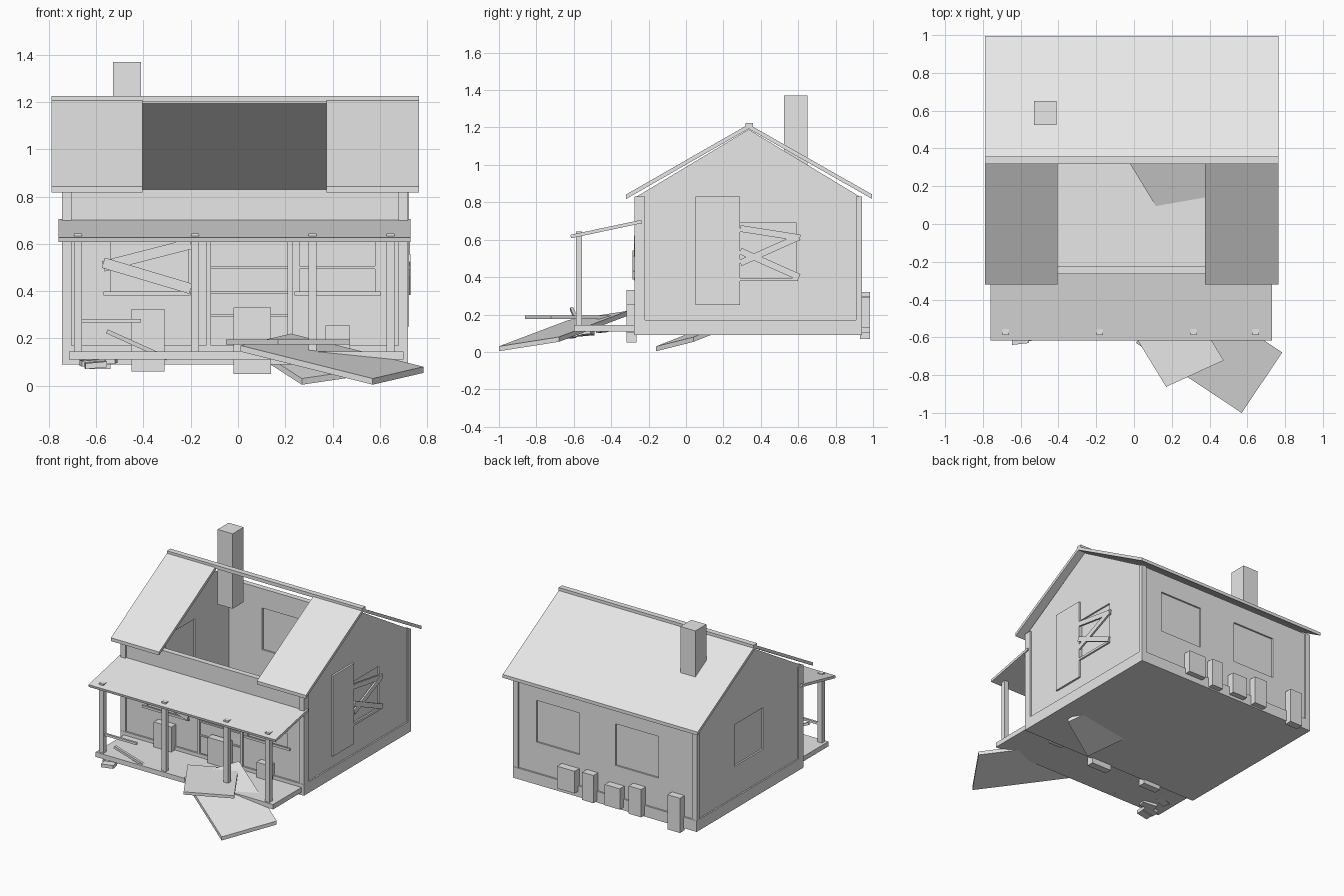
import bpy, bmesh
from mathutils import Vector, Matrix

cube = bpy.data.objects.get("Cube")
if cube:
    bpy.data.objects.remove(cube)

grey = bpy.data.materials.new("plain_grey")
grey.use_nodes = True
grey.diffuse_color = (0.8, 0.8, 0.8, 1)
grey.node_tree.nodes["Principled BSDF"].inputs["Base Color"].default_value = (0.8, 0.8, 0.8, 1)


def finish(name, bm):
    bmesh.ops.recalc_face_normals(bm, faces=bm.faces)
    mesh = bpy.data.meshes.new(name)
    bm.to_mesh(mesh)
    bm.free()
    mesh.materials.append(grey)
    obj = bpy.data.objects.new(name, mesh)
    bpy.context.collection.objects.link(obj)
    return obj


def slab(name, corner, u, v, w):
    """Block spanned by three edge vectors from one corner."""
    u, v, w = Vector(u), Vector(v), Vector(w)
    m = Matrix((u, v, w)).transposed().to_4x4()
    m.translation = Vector(corner) + (u + v + w) / 2
    bm = bmesh.new()
    bmesh.ops.create_cube(bm, size=1, matrix=m)
    return finish(name, bm)


def box(name, x0, x1, y0, y1, z0, z1):
    return slab(name, (x0, y0, z0), (x1 - x0, 0, 0), (0, y1 - y0, 0), (0, 0, z1 - z0))


def board(name, p, q, width, depth):
    """Straight plank from p to q; depth is its extrusion vector."""
    p, q, d = Vector(p), Vector(q), Vector(depth)
    side = d.cross(q - p).normalized() * width
    return slab(name, p - side / 2, q - p, side, d)


def cut(obj, cutters):
    for c in cutters:
        mod = obj.modifiers.new("opening", "BOOLEAN")
        mod.operation, mod.solver, mod.object = "DIFFERENCE", "EXACT", c
    dg = bpy.context.evaluated_depsgraph_get()
    mesh = bpy.data.meshes.new_from_object(obj.evaluated_get(dg))
    obj.modifiers.clear()
    obj.data = mesh
    for c in cutters:
        bpy.data.objects.remove(c)


L, R, F, B = -0.735, 0.71, -0.265, 0.93   # outer wall planes
T = 0.04                                  # wall thickness
BASE, EAVE, RIDGE, MID = 0.09, 0.83, 1.2, 0.335
SILL, HEAD = 0.39, 0.69

# Floor and skirting
box("floor", L, R, F, B, BASE, 0.13)
for name, y0, y1 in (("front", F - 0.012, F), ("back", B, B + 0.012)):
    box(name + "_skirt", L - 0.01, R + 0.01, y0, y1, BASE, 0.17)
for name, x0, x1 in (("right", L - 0.01, L), ("left", R, R + 0.01)):
    box(name + "_skirt", x0, x1, F, B, BASE, 0.17)

# Front and back walls with recessed windows and door
openings = {
    "front": (F, F + T, [(-0.54, -0.21, SILL, HEAD), (0.26, 0.58, SILL, HEAD), (-0.12, 0.215, 0.145, HEAD)]),
    "back": (B - T, B, [(0.2, 0.54, SILL, HEAD), (-0.43, -0.09, SILL, HEAD)]),
}
for name, (y0, y1, holes) in openings.items():
    wall = box(name + "_wall", L, R, y0, y1, BASE, EAVE)
    cut(wall, [box("cutter", a, b, y0 - 0.1, y1 + 0.1, c, d) for a, b, c, d in holes])
    for a, b, c, d in holes:
        box(name + "_pane", a, b, y0 + 0.012, y1 - 0.012, c, d)

# Gable walls, each with one window
for name, x0, (a, b) in (("right", L, (0.17, 0.5)), ("left", R - T, (0.29, 0.59))):
    bm = bmesh.new()
    outline = [(F, BASE), (B, BASE), (B, EAVE), (MID, RIDGE - 0.01), (F, EAVE)]
    face = bm.faces.new([bm.verts.new((x0, y, z)) for y, z in outline])
    ext = bmesh.ops.extrude_face_region(bm, geom=[face])["geom"]
    bmesh.ops.translate(bm, verts=[g for g in ext if isinstance(g, bmesh.types.BMVert)], vec=(T, 0, 0))
    wall = finish(name + "_gable_wall", bm)
    cut(wall, [box("cutter", x0 - 0.1, x0 + T + 0.1, a, b, SILL, HEAD)])
    box(name + "_gable_pane", x0 + 0.012, x0 + T - 0.012, a, b, SILL, HEAD)

# Corner trims
for x0, x1 in ((L - 0.01, L + 0.03), (R - 0.03, R + 0.01)):
    box("front_corner_trim", x0, x1, F - 0.01, F + 0.045, 0.17, EAVE)
    box("back_corner_trim", x0, x1, B - 0.02, B + 0.01, 0.17, EAVE)

# Main roof: whole back slope, front slope with its middle missing
under = Vector((0, 0, -0.024))
for name, x0, x1, dy in (("back_roof", -0.79, 0.765, 0.66),
                         ("front_roof_right", -0.79, -0.405, -0.655),
                         ("front_roof_left", 0.375, 0.765, -0.655)):
    slab(name, (x0, MID, 1.217), (x1 - x0, 0, 0), (0, dy, -0.375), under)
box("ridge_cap", -0.79, 0.765, 0.318, 0.358, 1.2, 1.225)
box("chimney", -0.53, -0.41, 0.525, 0.65, 0.83, 1.37)

# Porch
box("porch_floor", -0.715, 0.7, -0.6, F, 0.11, 0.145)
slab("porch_roof", (-0.76, -0.618, 0.626), (1.49, 0, 0), (0, 0.378, 0.08), (0, 0.004, -0.018))
for x in (-0.678, -0.181, 0.315, 0.645):
    box("porch_post", x - 0.017, x + 0.017, -0.588, -0.555, 0.13, 0.643)
board("porch_rail", (-0.69, -0.575, 0.275), (-0.41, -0.575, 0.275), 0.016, (0, 0.015, 0))
board("fallen_rail", (-0.555, -0.62, 0.23), (-0.3, -0.57, 0.115), 0.018, (0, 0.018, 0))

# Front window boards, sills and door planks
out = (0, -0.012, 0)
y = F - 0.002
board("window_board", (-0.57, y, 0.505), (-0.2, y, 0.6), 0.045, out)
board("window_board", (-0.57, y - 0.008, 0.52), (-0.2, y - 0.008, 0.41), 0.045, out)
for x0, x1 in ((-0.57, -0.2), (0.24, 0.605)):
    board("front_sill", (x0, y, SILL), (x1, y, SILL), 0.016, out)
board("window_bar", (0.26, F + 0.012, 0.5), (0.58, F + 0.012, 0.5), 0.012, out)
for z in (0.295, 0.395, 0.5):
    board("door_batten", (-0.12, F + 0.012, z), (0.215, F + 0.012, z), 0.01, (0, -0.01, 0))
for x in (-0.125, 0.22):
    board("door_jamb", (x, y, 0.145), (x, y, HEAD), 0.02, (0, -0.008, 0))

# Left side shutter and boarded window
out = (0.012, 0, 0)
box("side_shutter", R, R + 0.014, 0.05, 0.29, 0.25, 0.83)
x = R + 0.001
for k, (y0, z0, y1, z1, w) in enumerate(((0.29, 0.66, 0.61, 0.61, 0.035),
                                         (0.29, 0.475, 0.605, 0.615, 0.035),
                                         (0.29, 0.54, 0.605, 0.4, 0.035),
                                         (0.23, 0.388, 0.6, 0.388, 0.016))):
    board("side_board", (x + k % 3 * 0.004, y0, z0), (x + k % 3 * 0.004, y1, z1), w, out)

# Foundation blocks against front and back
for x0, x1, z0, z1 in ((-0.45, -0.31, 0.06, 0.325), (-0.02, 0.14, 0.05, 0.33), (0.37, 0.475, 0.1, 0.255)):
    box("front_block", x0, x1, -0.317, F, z0, z1)
for x0, x1, z0, z1 in ((0.2, 0.34, 0.13, 0.29), (0.05, 0.14, 0.1, 0.3), (-0.16, -0.04, 0.11, 0.26),
                       (-0.33, -0.23, 0.1, 0.3), (-0.64, -0.54, 0.07, 0.32)):
    box("back_block", x0, x1, B, 0.983, z0, z1)

# Fallen roof pieces
slab("fallen_slab_low", (0.57, -1.0, 0.03), (-0.56, 0.37, 0.14), (0.215, 0.32, 0.05), (0, 0, -0.026))
slab("fallen_slab_flat", (0.17, -0.862, 0.195), (0.305, 0.14, 0), (-0.22, 0.36, 0), (0, 0, -0.02))
slab("fallen_slab_inside", (0.27, -0.16, 0.03), (-0.31, 0.51, 0.2), (0.34, 0.2, 0.05), (0, 0, -0.026))

# Loose rubble by the porch
for px, py, pz, dx, dy in ((-0.66, -0.6, 0.08, 0.1, 0.02), (-0.62, -0.54, 0.085, 0.1, -0.02),
                           (-0.645, -0.64, 0.07, 0.09, 0.01), (-0.655, -0.48, 0.1, 0.09, 0.03)):
    slab("rubble", (px, py, pz), (dx, dy, 0.008), (-dy / 2, 0.05, 0.004), (0, 0, 0.024))
